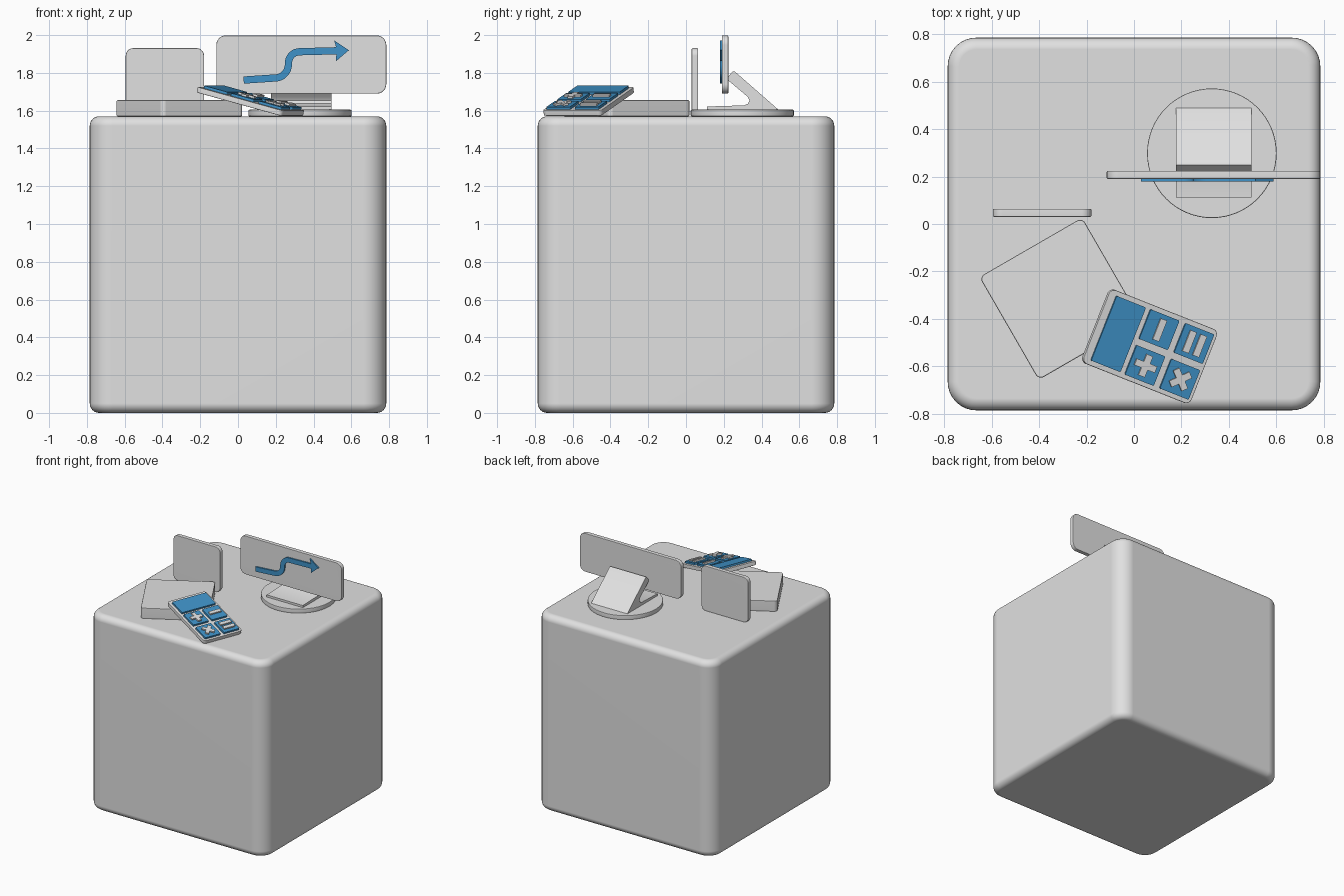
import bpy, bmesh
from math import sin, cos, radians, tau
from mathutils import Matrix, Vector

if "Cube" in bpy.data.objects:
    bpy.data.objects.remove(bpy.data.objects["Cube"])


def material(name, colour):
    mat = bpy.data.materials.new(name)
    mat.use_nodes = True
    mat.diffuse_color = (*colour, 1)
    mat.node_tree.nodes["Principled BSDF"].inputs["Base Color"].default_value = (*colour, 1)
    return mat


GREY = material("light grey", (0.75, 0.75, 0.75))
BLUE = material("mid blue", (0.05, 0.29, 0.58))


def arc(cx, cy, r, start, end, steps):
    angles = [radians(start + (end - start) * i / steps) for i in range(steps + 1)]
    return [(cx + r * cos(a), cy + r * sin(a)) for a in angles]


def rounded_rect(w, h, r, cx=0, cy=0, steps=6):
    pts = []
    for i, (sx, sy) in enumerate([(1, 1), (-1, 1), (-1, -1), (1, -1)]):
        pts += arc(cx + sx * (w / 2 - r), cy + sy * (h / 2 - r), r, i * 90, i * 90 + 90, steps)
    return pts


def rect(w, h, cx=0, cy=0):
    return [(cx + x * w / 2, cy + y * h / 2) for x, y in [(1, 1), (-1, 1), (-1, -1), (1, -1)]]


def slab(name, outline, depth, place, mat, bevel=0, segments=2):
    """Extrude an outline along local +z, round its two rims, and place it."""
    bm = bmesh.new()
    base = bm.faces.new([bm.verts.new((x, y, 0)) for x, y in outline])
    out = bmesh.ops.extrude_face_region(bm, geom=[base], use_keep_orig=True)
    top = [v for v in out["geom"] if isinstance(v, bmesh.types.BMVert)]
    bmesh.ops.translate(bm, verts=top, vec=(0, 0, depth))
    bmesh.ops.recalc_face_normals(bm, faces=bm.faces)
    if bevel:
        rims = [e for e in bm.edges if abs(e.verts[0].co.z - e.verts[1].co.z) < depth / 2]
        bmesh.ops.bevel(bm, geom=rims, offset=bevel, segments=segments,
                        profile=0.5, affect='EDGES')
    mesh = bpy.data.meshes.new(name)
    bm.to_mesh(mesh)
    bm.free()
    mesh.materials.append(mat)
    mesh.shade_smooth()
    mesh.set_sharp_from_angle(angle=radians(32))
    obj = bpy.data.objects.new(name, mesh)
    bpy.context.collection.objects.link(obj)
    obj.matrix_world = place
    if bevel:
        mod = obj.modifiers.new("even_shading", 'WEIGHTED_NORMAL')
        mod.keep_sharp = True
    return obj


TOP = 1.57
move = Matrix.Translation
upright = Matrix.Rotation(radians(90), 4, 'X')      # outline in x-z, depth towards the front
sideways = Matrix(((0, 0, 1), (1, 0, 0), (0, 1, 0))).to_4x4()  # outline in y-z

# Big rounded block
slab("counter_block", rounded_rect(1.57, 1.57, 0.12, steps=8), TOP, move((0, 0, 0)), GREY, 0.05, 6)

# Turned box and small standing panel
slab("flat_box", rounded_rect(0.5, 0.5, 0.025), 0.086,
     move((-0.31, -0.315, TOP)) @ Matrix.Rotation(radians(30), 4, 'Z'), GREY, 0.006)
slab("small_panel", rounded_rect(0.415, 0.36, 0.04), 0.034,
     move((-0.387, 0.064, TOP + 0.181)) @ upright, GREY, 0.005)

# Display: disc foot, bent stand and wide screen
slab("display_foot", arc(0, 0, 0.273, 0, 354.375, 63), 0.035,
     move((0.328, 0.298, TOP)), GREY, 0.005)
stand = [(0.111, 1.603), (0.492, 1.603), (0.26, 1.806), (0.248, 1.808), (0.217, 1.773),
         (0.219, 1.764), (0.327, 1.673), (0.336, 1.655), (0.328, 1.637), (0.308, 1.628),
         (0.111, 1.622)]
slab("display_stand", stand, 0.32, move((0.176, 0, 0)) @ sideways, GREY)
slab("display_screen", rounded_rect(0.9, 0.308, 0.05), 0.034,
     move((0.335, 0.224, 1.844)) @ upright, GREY, 0.005)

# Rising arrow on the screen
path = [Vector(p) for p in [(0.03, 1.762)] + arc(0.195, 1.845, 0.072, -90, 0, 8)
        + arc(0.327, 1.852, 0.06, 180, 90, 8) + [(0.52, 1.917)]]
left, right = [], []
for i, p in enumerate(path):
    d = (path[min(i + 1, len(path) - 1)] - path[max(i - 1, 0)]).normalized()
    side = Vector((-d.y, d.x)) * 0.019
    left.append(p + side)
    right.append(p - side)
head = [(0.519, 1.862), (0.587, 1.92), (0.509, 1.972)]
slab("screen_arrow", right + head + left[::-1], 0.012, move((0, 0.191, 0)) @ upright, BLUE)

# Tilted calculator
tilt = (move((0.062, -0.514, TOP + 0.065)) @ Matrix.Rotation(radians(-21.6), 4, 'Z')
        @ Matrix.Rotation(radians(14.5), 4, 'Y'))
slab("calculator_body", rounded_rect(0.505, 0.335, 0.025), 0.03, tilt, GREY, 0.004)
face = tilt @ move((0, 0, 0.029))
slab("calculator_screen", rounded_rect(0.137, 0.293, 0.006, -0.152), 0.015, face, BLUE)

# Keys, each with bars given as (length, angle, offset)
keys = {
    "minus": (0.006, 0.08, [(0.095, 90, 0)]),
    "equals": (0.169, 0.08, [(0.095, 90, -0.024), (0.095, 90, 0.024)]),
    "plus": (0.006, -0.082, [(0.095, 90, 0), (0.095, 0, 0)]),
    "times": (0.169, -0.082, [(0.095, 45, 0), (0.095, -45, 0)]),
}
for name, (u, v, bars) in keys.items():
    spot = face @ move((u, v, 0))
    slab(name + "_key", rounded_rect(0.134, 0.134, 0.006), 0.015, spot, BLUE)
    for n, (length, angle, shift) in enumerate(bars):
        turn = move((shift, 0, 0.014)) @ Matrix.Rotation(radians(angle), 4, 'Z')
        slab(f"{name}_bar_{n + 1}", rect(length, 0.029), 0.012 + n * 0.0003, spot @ turn, GREY)
